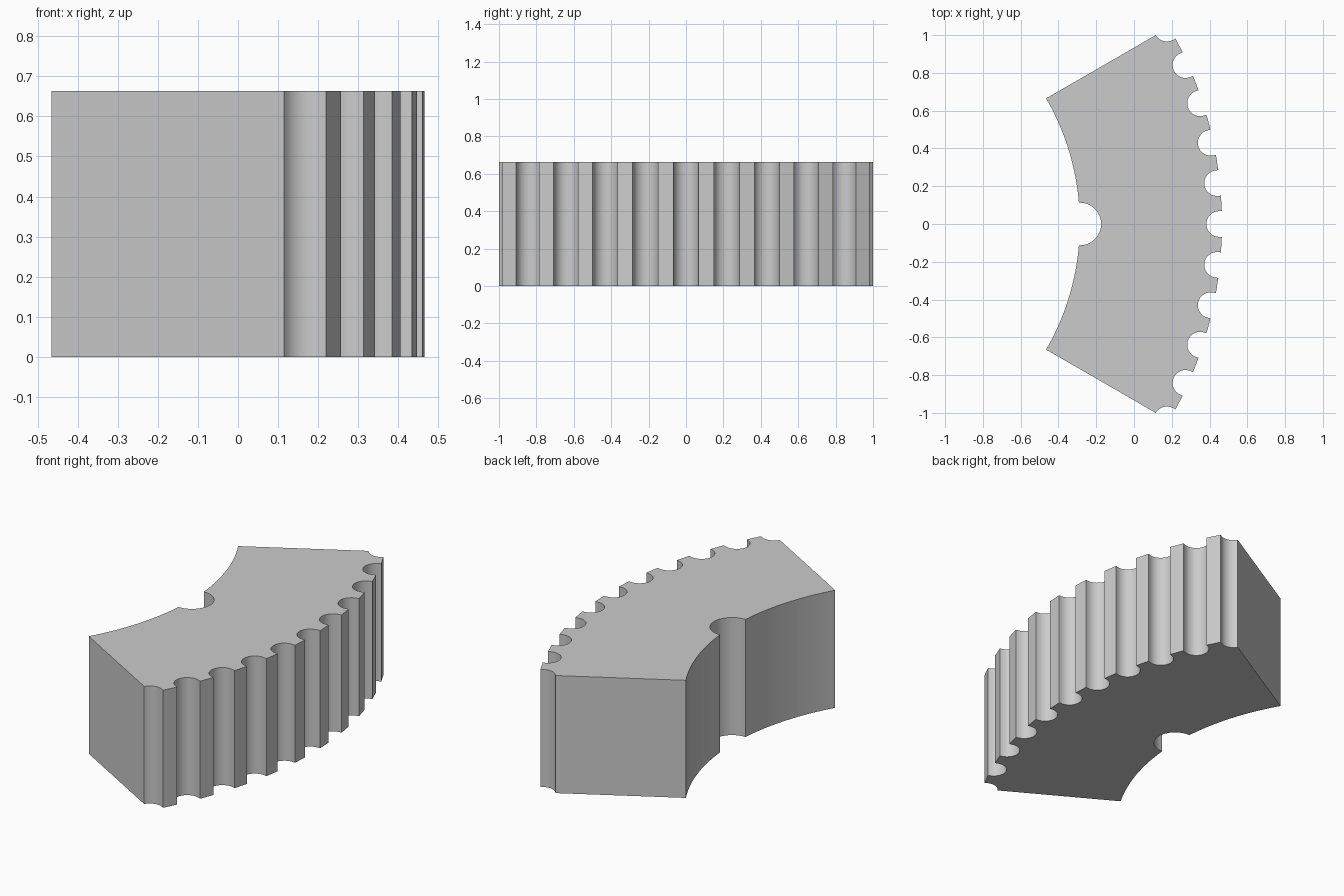
import bpy, bmesh
from math import radians, cos, sin, asin, pi
from mathutils import Vector, Matrix

cube = bpy.data.objects.get("Cube")
if cube:
    bpy.data.objects.remove(cube)

CENTRE_X = -1.617          # axis of the ring that the segment belongs to
R_IN, R_OUT = 1.33, 2.083
HEIGHT = 0.663
HALF = 30                  # half of the segment angle, degrees
PITCH = 6                  # slot spacing, degrees
SLOT_R, SLOT_MID = 0.068, 2.068
KEY_R = 0.113
STEPS = 16


def arc(radius, start, end, steps):
    return [Vector((radius * cos(a), radius * sin(a)))
            for a in (start + (end - start) * i / steps for i in range(steps + 1))]


def slot(angle, first, last):
    """Round-bottomed slot in the outer rim; first/last pick the half kept."""
    turn = Matrix.Rotation(radians(angle), 2)
    pts = [Vector((SLOT_MID, 0)) + p
           for p in arc(SLOT_R, 1.5 * pi, 0.5 * pi, STEPS)]
    mouth = (R_OUT ** 2 - SLOT_R ** 2) ** 0.5
    pts = [Vector((mouth, -SLOT_R))] + pts + [Vector((mouth, SLOT_R))]
    mid = len(pts) // 2
    pts = pts[mid if first else 0:mid + 1 if last else None]
    return [turn @ p for p in pts]


# Slotted outer rim, with half slots at both ends
outline = []
for angle in range(-HALF, HALF + 1, PITCH):
    outline += slot(angle, angle == -HALF, angle == HALF)

# Inner rim with a half-round keyway in the middle
gap = 2 * asin(KEY_R / (2 * R_IN))
outline += arc(R_IN, radians(HALF), gap, 24)
key = [Vector((R_IN, 0)) + p for p in arc(KEY_R, pi / 2, -pi / 2, 24)]
outline += key[1:-1]
outline += arc(R_IN, -gap, -radians(HALF), 24)

# Extrude the outline into the block
bm = bmesh.new()
base = bm.faces.new([bm.verts.new((p.x + CENTRE_X, p.y, 0)) for p in outline])
top = bmesh.ops.extrude_face_region(bm, geom=[base], use_keep_orig=True)
bmesh.ops.translate(bm, vec=(0, 0, HEIGHT),
                    verts=[g for g in top["geom"] if isinstance(g, bmesh.types.BMVert)])
bmesh.ops.recalc_face_normals(bm, faces=bm.faces)
mesh = bpy.data.meshes.new("slotted_ring_segment")
bm.to_mesh(mesh)
bm.free()

segment = bpy.data.objects.new("slotted_ring_segment", mesh)
bpy.context.collection.objects.link(segment)

# Plain grey
grey = bpy.data.materials.new("plain_grey")
grey.use_nodes = True
colour = (0.6, 0.6, 0.6, 1)
grey.diffuse_color = colour
grey.node_tree.nodes["Principled BSDF"].inputs["Base Color"].default_value = colour
mesh.materials.append(grey)

bpy.ops.object.select_all(action="DESELECT")
segment.select_set(True)
bpy.context.view_layer.objects.active = segment
bpy.ops.object.shade_smooth_by_angle(angle=radians(30))
